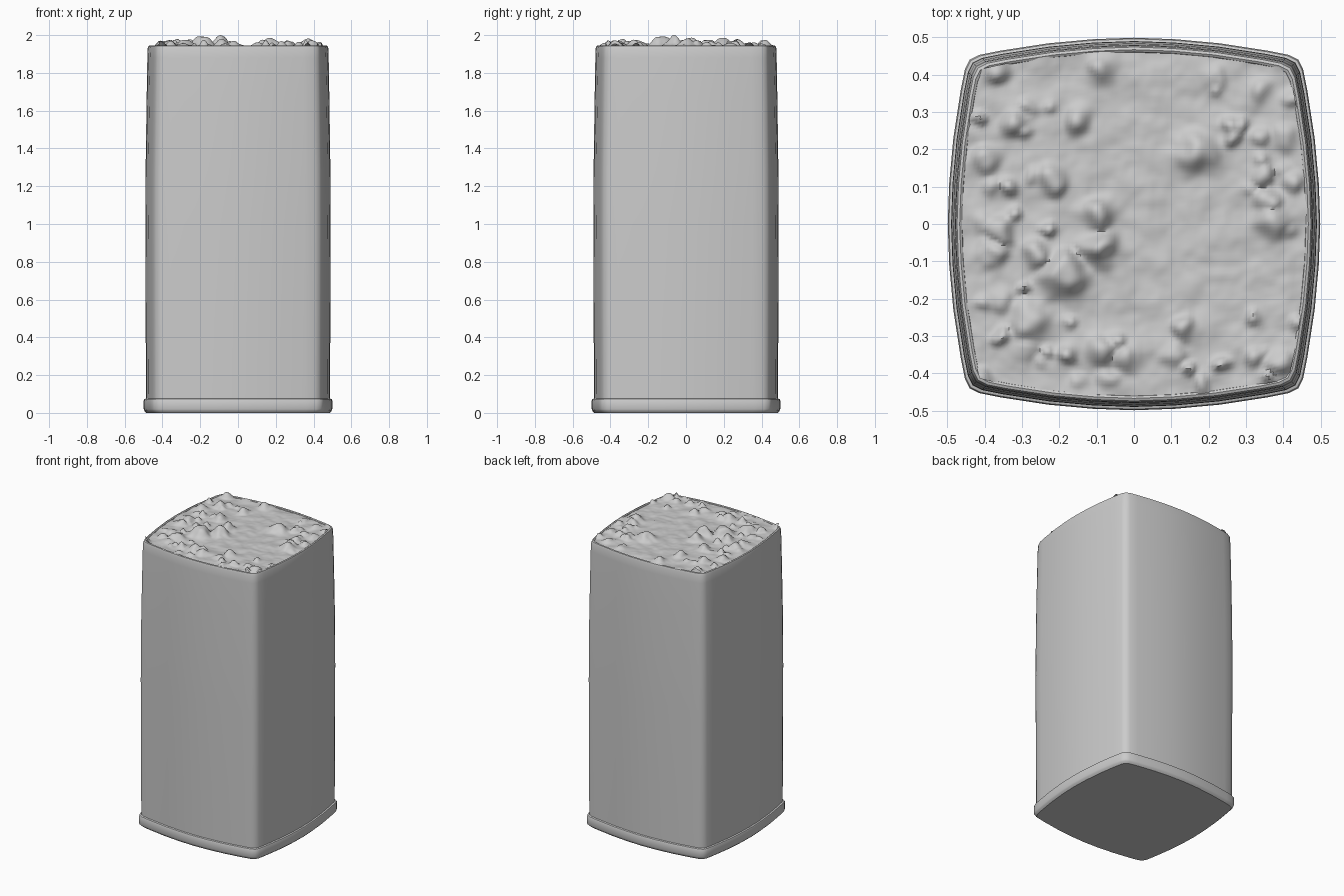
import bpy, math, random
from mathutils import Vector, noise

if "Cube" in bpy.data.objects:
    bpy.data.objects.remove(bpy.data.objects["Cube"])

random.seed(4)

# Quarter outline of the bulged square section (half width 0.5)
EIGHTH = [(0.5, 0.0), (0.496, 0.11), (0.485, 0.23), (0.465, 0.36), (0.454, 0.415)]
CORNER = [(0.441, 0.441)]
QUARTER = EIGHTH + CORNER + [(y, x) for x, y in reversed(EIGHTH[1:])]


def section():
    pts = []
    for k in range(4):
        for x, y in QUARTER:
            for _ in range(k):
                x, y = -y, x
            pts.append((x, y))
    return pts


def make_object(name, verts, faces, angle=40):
    mesh = bpy.data.meshes.new(name)
    mesh.from_pydata(verts, [], faces)
    mesh.update()
    ob = bpy.data.objects.new(name, mesh)
    bpy.context.collection.objects.link(ob)
    bpy.ops.object.select_all(action='DESELECT')
    ob.select_set(True)
    bpy.context.view_layer.objects.active = ob
    bpy.ops.object.shade_smooth_by_angle(angle=math.radians(angle))
    return ob


# Pot: section lofted along (half width, height), foot band to inner lip
PROFILE = [(0.485, 0.0), (0.495, 0.01), (0.499, 0.02), (0.499, 0.066),
           (0.496, 0.073), (0.487, 0.076), (0.489, 0.5), (0.490, 1.0),
           (0.489, 1.3), (0.484, 1.65), (0.480, 1.88), (0.478, 1.93),
           (0.474, 1.943), (0.467, 1.946), (0.461, 1.942), (0.459, 1.93),
           (0.455, 1.88)]
outline = section()
n = len(outline)
verts = [(x * w / 0.5, y * w / 0.5, z) for w, z in PROFILE for x, y in outline]
faces = [(r * n + i, r * n + (i + 1) % n, (r + 1) * n + (i + 1) % n, (r + 1) * n + i)
         for r in range(len(PROFILE) - 1) for i in range(n)]
faces.append(tuple(reversed(range(n))))
faces.append(tuple(range((len(PROFILE) - 1) * n, len(PROFILE) * n)))
make_object("planter_pot", verts, faces)

# Soil clumps: x, y, height, radius
clumps = [(-0.10, 0.03, 0.034, 0.035), (-0.09, -0.06, 0.045, 0.045),
          (-0.19, -0.13, 0.042, 0.05), (0.17, 0.19, 0.034, 0.05),
          (-0.32, 0.27, 0.03, 0.035), (-0.15, 0.28, 0.028, 0.03),
          (-0.09, 0.42, 0.025, 0.035), (-0.22, 0.12, 0.028, 0.035),
          (-0.36, -0.02, 0.026, 0.035), (-0.26, -0.08, 0.028, 0.03),
          (0.13, -0.28, 0.028, 0.03), (0.37, 0.0, 0.03, 0.045),
          (-0.09, -0.34, 0.028, 0.035), (-0.28, -0.26, 0.026, 0.045)]
while len(clumps) < 75:
    x, y = random.uniform(-0.43, 0.43), random.uniform(-0.43, 0.43)
    if math.hypot(x - 0.1, y + 0.06) > 0.26 and (abs(x) > 0.2 or y < -0.2):
        clumps.append((x, y, random.uniform(0.008, 0.025), random.uniform(0.015, 0.032)))


def soil_height(x, y):
    warp = noise.noise_vector(Vector((x * 16, y * 16, 3.0))) * 0.02
    px, py = x + warp.x, y + warp.y
    bump = max(h * math.exp(-(((px - cx) ** 2 + (py - cy) ** 2) / r ** 2) ** 1.4)
               for cx, cy, h, r in clumps)
    return bump + 0.006 * noise.noise(Vector((x * 14, y * 14, 0))) \
        + 0.002 * noise.noise(Vector((x * 40, y * 40, 7)))


# Soil: square grid bulged to fill the pot's mouth
N = 90
flat = []
for j in range(N + 1):
    for i in range(N + 1):
        u, v = 2 * i / N - 1, 2 * j / N - 1
        flat.append((u * (0.464 - 0.05 * v * v), v * (0.464 - 0.05 * u * u)))
heights = [soil_height(x, y) for x, y in flat]
top = max(heights)
soil = [(x, y, 1.94 + h * 0.06 / top) for (x, y), h in zip(flat, heights)]
quads = [(j * (N + 1) + i, j * (N + 1) + i + 1, (j + 1) * (N + 1) + i + 1, (j + 1) * (N + 1) + i)
         for j in range(N) for i in range(N)]
make_object("soil", soil, quads, 60)
